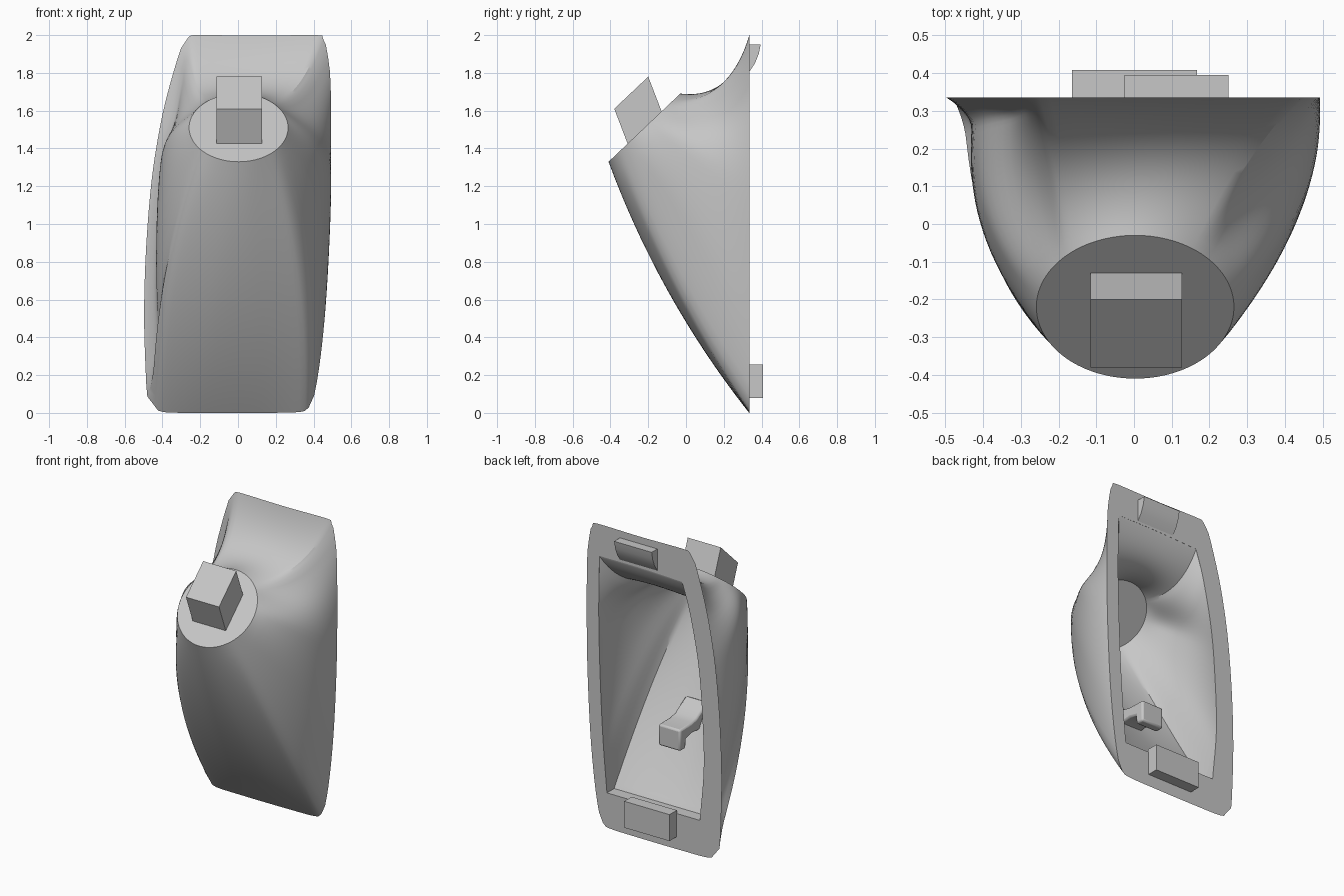
import bpy, bmesh, math
from mathutils import Vector as V

if "Cube" in bpy.data.objects:
    bpy.data.objects.remove(bpy.data.objects["Cube"])

grey = bpy.data.materials.new("plain_grey")
grey.diffuse_color = (0.57, 0.57, 0.57, 1)
grey.use_nodes = True
grey.node_tree.nodes["Principled BSDF"].inputs["Base Color"].default_value = grey.diffuse_color
BACK = 0.335      # y of the flat back rim
N, RINGS = 28, 28  # samples per side, rings along the loft


def finish(name, bm, angle=30):
    bmesh.ops.recalc_face_normals(bm, faces=bm.faces)
    me = bpy.data.meshes.new(name)
    bm.to_mesh(me)
    bm.free()
    me.materials.append(grey)
    ob = bpy.data.objects.new(name, me)
    bpy.context.collection.objects.link(ob)
    bpy.ops.object.select_all(action='DESELECT')
    ob.select_set(True)
    bpy.context.view_layer.objects.active = ob
    bpy.ops.object.shade_smooth_by_angle(angle=math.radians(angle))
    return ob


def prism(name, profile, x0, x1):
    """Extrude a (y, z) profile from x0 to x1."""
    bm = bmesh.new()
    a = [bm.verts.new((x0, y, z)) for y, z in profile]
    b = [bm.verts.new((x1, y, z)) for y, z in profile]
    bm.faces.new(a)
    bm.faces.new(b)
    bridge(bm, a, b)
    return finish(name, bm)


def bridge(bm, a, b):
    for i in range(len(a)):
        j = (i + 1) % len(a)
        bm.faces.new((a[i], a[j], b[j], b[i]))


def resample(pts):
    """Smooth a short (x, z) path and return N evenly spaced points."""
    p = [V((x, BACK, z)) for x, z in pts]
    p = [2 * p[0] - p[1]] + p + [2 * p[-1] - p[-2]]
    dense = []
    for a, b, c, d in zip(p, p[1:], p[2:], p[3:]):
        for k in range(12):
            t = k / 12
            dense.append(0.5 * (2 * b + (c - a) * t + (2 * a - 5 * b + 4 * c - d) * t * t
                                + (3 * b - a - 3 * c + d) * t ** 3))
    dense.append(p[-2])
    run = [0]
    for a, b in zip(dense, dense[1:]):
        run.append(run[-1] + (b - a).length)
    out, k = [], 0
    for i in range(N):
        s = run[-1] * i / N
        while run[k + 1] < s:
            k += 1
        out.append(dense[k].lerp(dense[k + 1], (s - run[k]) / (run[k + 1] - run[k])))
    return out


# bulge vectors for the loft: bottom, right, top, left
D1 = [V((0, -.07, -.04)), V((.09, 0, 0)), V((0, .058, -.147)), V((-.09, 0, 0))]
D2 = [V((0, -.07, -.04)), V((.11, 0, 0)), V((0, .04, -.123)), V((-.125, 0, 0))]


def fade(s, width):
    t = max(0, 1 - s / width)
    return t * t * (3 - 2 * t)


def weights(side, s):
    """How much of each bulge applies; lower corners share 0.8 of both."""
    w = [0, 0, 0, 0]
    if side == 2:
        w[2] = 1
    elif side == 0:
        l, r = fade(s, .35), fade(1 - s, .35)
        w[3], w[1] = .8 * l, .8 * r
        w[0] = 1 - .2 * (l + r)
    else:
        up = s if side == 1 else 1 - s
        top, low = fade(1 - up, .42), fade(up, .25)
        w[2], w[0] = top, .8 * low
        w[side] = 1 - top - .2 * low
    return w


def loft(bm, sides, centre, radius, flange, bulge, lip):
    """Rings from the back outline to the tilted round cap."""
    rings = [[] for _ in range(RINGS + 1)]
    slope = V((0, .725, .689))
    for side, pts in enumerate(sides):
        for i, p0 in enumerate(resample(pts)):
            s = i / N
            a = math.radians(225 + 90 * (side + s))
            p3 = centre + radius * (math.cos(a) * V((1, 0, 0)) + math.sin(a) * slope)
            w = weights(side, s)
            f = flange * min(1, s / .2, (1 - s) / .1) if side == 3 else 0
            low = 1 if side == 0 else max(0, fade(s if side == 1 else 1 - s, .15)) if side != 2 else 0
            q0 = p0 + V((f, -lip * low, 0))
            c1 = q0.lerp(p3, 1 / 3) + sum((D1[k] * w[k] for k in range(4)), V()) * bulge
            c2 = q0.lerp(p3, 2 / 3) + sum((D2[k] * w[k] for k in range(4)), V()) * bulge
            for r in range(RINGS + 1):
                t = (max(0, r - 1) / (RINGS - 1)) ** 1.4 if lip else (r / RINGS) ** 1.4
                u = 1 - t
                q = q0 * u ** 3 + c1 * 3 * u * u * t + c2 * 3 * u * t * t + p3 * t ** 3
                q.x -= f * max(0, 1 - t / .14) ** 2
                if lip and r < 2:   # short straight step behind the rim
                    q = p0 if r == 0 else q0 + V((0, -.001, 0))
                rings[r].append(bm.verts.new(q))
    for a, b in zip(rings, rings[1:]):
        bridge(bm, a, b)
    bm.faces.new(rings[-1])
    return rings[0]


# hollow shell: outer skin, inner skin and flat back rim
outer = [
    [(-.44, .035), (-.40, .005), (-.2, 0), (.1, 0), (.33, .005), (.375, .03)],
    [(.375, .03), (.405, .1), (.44, .32), (.47, .65), (.49, 1.1), (.493, 1.55), (.487, 1.8), (.465, 1.95)],
    [(.465, 1.95), (.445, 1.985), (.415, 2), (.1, 1.997), (-.23, 2), (-.265, 1.985)],
    [(-.265, 1.985), (-.295, 1.95), (-.36, 1.74), (-.41, 1.53), (-.455, 1.25), (-.485, .9), (-.497, .55),
     (-.49, .25), (-.477, .07), (-.44, .035)],
]
inner = [
    [(-.335, .235), (0, .235), (.345, .235)],
    [(.345, .235), (.375, .6), (.395, 1.0), (.405, 1.4), (.4, 1.79)],
    [(.4, 1.79), (.1, 1.79), (-.205, 1.78)],
    [(-.205, 1.78), (-.26, 1.6), (-.32, 1.3), (-.35, 1.0), (-.365, .6), (-.335, .235)],
]
bm = bmesh.new()
cap = V((.003, -.22, 1.51))
rim_out = loft(bm, outer, cap, .262, .075, 1, 0)
rim_in = loft(bm, inner, cap + V((0, .028, -.03)), .225, 0, .9, .075)
bridge(bm, rim_out, rim_in)
finish("hollow_shell", bm)

# slanted block on the round cap
prism("cap_block", [(-.305, 1.415), (-.38, 1.61), (-.2, 1.78), (-.125, 1.585)], -.115, .127)

# clips on the back rim
prism("lower_clip", [(BACK - .004, .08), (.408, .08), (.408, .255), (BACK - .004, .255)], -.165, .167)
prism("upper_clip", [(BACK - .004, 1.95), (.395, 1.95), (.385, 1.9), (.365, 1.85), (BACK - .004, 1.8)],
      -.025, .25)

# hook inside the hollow, with a curved root
hook = prism("inner_hook", [(-.115, .785), (-.05, .745), (0, .715), (.05, .703), (.175, .7), (.175, .56),
                            (.115, .56), (.11, .62), (.05, .635), (-.05, .625)], -.08, .08)
bevel = hook.modifiers.new("rounded", 'BEVEL')
bevel.width, bevel.segments = .012, 2
